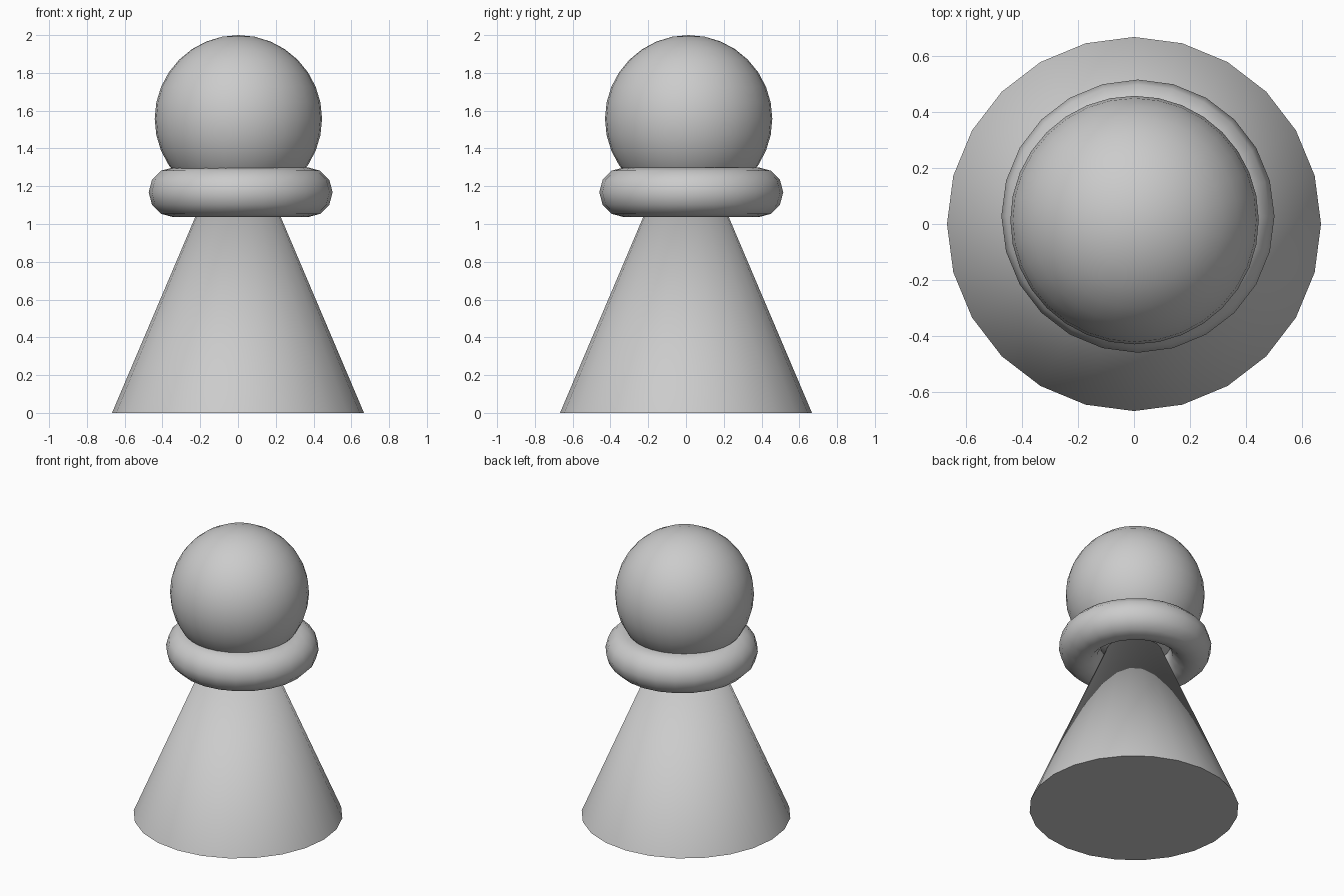
import bpy
import math

if "Cube" in bpy.data.objects:
    bpy.data.objects.remove(bpy.data.objects["Cube"])


def finish(name):
    obj = bpy.context.object
    obj.name = name
    bpy.ops.object.shade_smooth_by_angle(angle=math.radians(40))
    return obj


# Body: cone whose tip is buried in the head
HEIGHT = 1.57
bpy.ops.mesh.primitive_cone_add(vertices=24, radius1=0.667, radius2=0,
                                depth=HEIGHT, location=(0, 0, HEIGHT / 2))
finish("body")

# Collar: ring slightly off centre
bpy.ops.mesh.primitive_torus_add(major_segments=24, minor_segments=12,
                                 major_radius=0.355, minor_radius=0.132,
                                 location=(0.014, 0.028, 1.168))
finish("collar")

# Head: ball resting in the collar
bpy.ops.mesh.primitive_uv_sphere_add(segments=32, ring_count=16, radius=0.443,
                                     location=(0.002, 0.014, 1.557))
finish("head")
